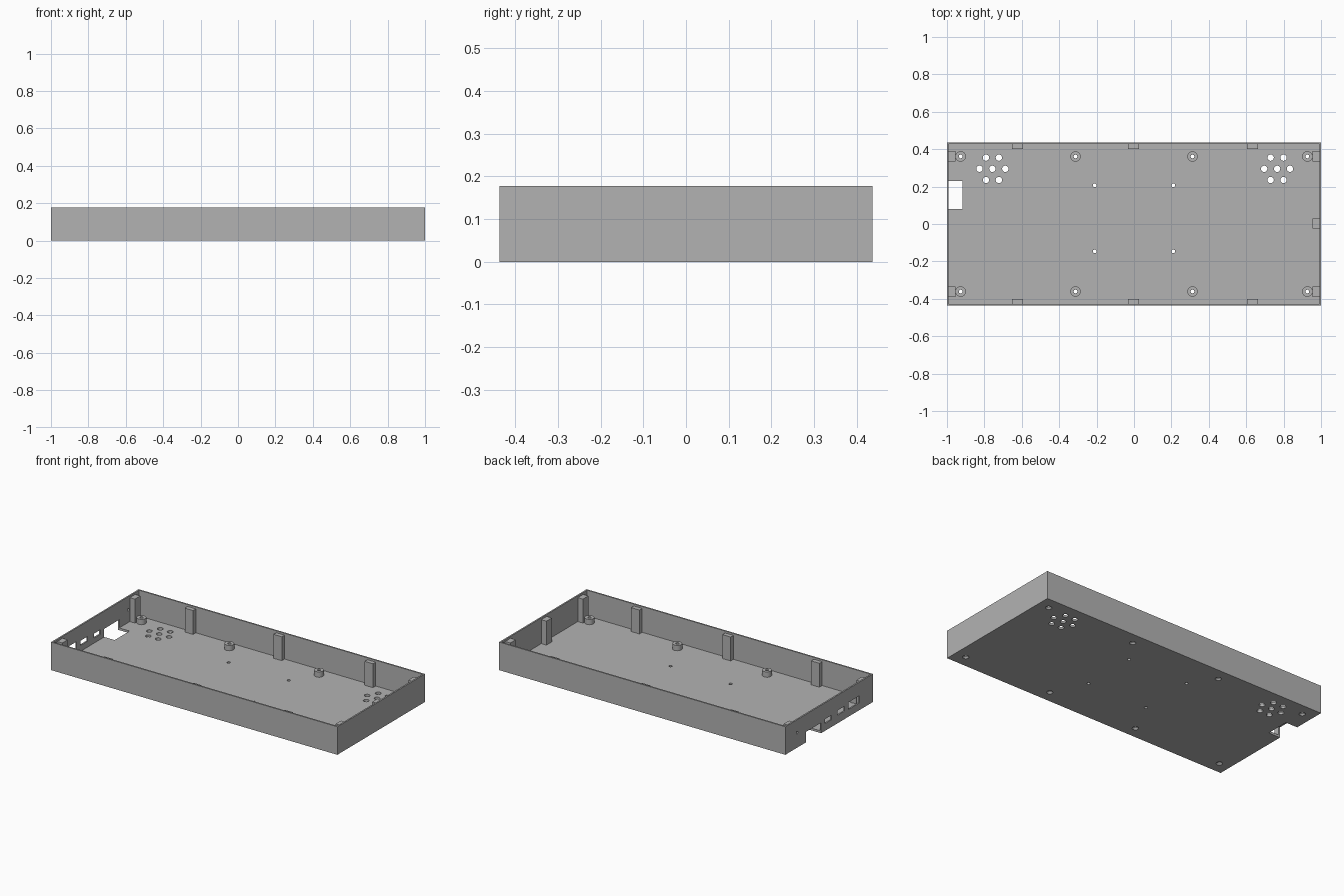
import bpy, bmesh, math
from mathutils import Matrix, Vector

cube = bpy.data.objects.get("Cube")
if cube:
    bpy.data.objects.remove(cube, do_unlink=True)

LENGTH, DEPTH, HEIGHT = 2.0, 0.874, 0.177
WALL, FLOOR = 0.0135, 0.014
HX, HY = LENGTH / 2, DEPTH / 2

grey = bpy.data.materials.new("plain grey")
grey.use_nodes = True
GREY = (0.45, 0.45, 0.45, 1)
grey.diffuse_color = GREY
grey.node_tree.nodes["Principled BSDF"].inputs["Base Color"].default_value = GREY


def finish(name, bm):
    bmesh.ops.recalc_face_normals(bm, faces=bm.faces)
    mesh = bpy.data.meshes.new(name)
    bm.to_mesh(mesh)
    bm.free()
    mesh.materials.append(grey)
    obj = bpy.data.objects.new(name, mesh)
    bpy.context.collection.objects.link(obj)
    return obj


def add_box(bm, low, high):
    low, high = Vector(low), Vector(high)
    place = Matrix.Translation((low + high) / 2) @ Matrix.Diagonal((*(high - low), 1))
    return bmesh.ops.create_cube(bm, size=1, matrix=place)


def add_cylinder(bm, x, y, z0, z1, r0, r1=None, sides=24):
    bmesh.ops.create_cone(bm, cap_ends=True, segments=sides, radius1=r0,
                          radius2=r0 if r1 is None else r1, depth=z1 - z0,
                          matrix=Matrix.Translation((x, y, (z0 + z1) / 2)))


def cut(obj, cutter):
    mod = obj.modifiers.new("cut", 'BOOLEAN')
    mod.operation, mod.solver, mod.object = 'DIFFERENCE', 'EXACT', cutter
    mod.use_self = True
    graph = bpy.context.evaluated_depsgraph_get()
    mesh = bpy.data.meshes.new_from_object(obj.evaluated_get(graph))
    obj.modifiers.clear()
    obj.data = mesh


# Open tray: a box with its top inset and pushed down to the floor
bm = bmesh.new()
add_box(bm, (-HX, -HY, 0), (HX, HY, HEIGHT))
top = max(bm.faces, key=lambda f: f.calc_center_median().z)
bmesh.ops.inset_region(bm, faces=[top], thickness=WALL)
pocket = bmesh.ops.extrude_face_region(bm, geom=[top])
bmesh.ops.delete(bm, geom=[top], context='FACES_ONLY')
bmesh.ops.translate(bm, vec=(0, 0, FLOOR - HEIGHT),
                    verts=[v for v in pocket["geom"] if isinstance(v, bmesh.types.BMVert)])
tray = finish("tray", bm)

# Screw bosses standing on the floor
boss_spots = [(x, y) for x in (-0.927, -0.313, 0.313, 0.927) for y in (-0.361, 0.361)]
bosses = []
for x, y in boss_spots:
    bm = bmesh.new()
    add_cylinder(bm, x, y, FLOOR - 0.002, 0.048, 0.028)
    bosses.append(finish("screw_boss", bm))

# Screw holes with countersinks below
bm = bmesh.new()
for x, y in boss_spots:
    add_cylinder(bm, x, y, -0.02, 0.1, 0.01)
    add_cylinder(bm, x, y, -0.002, 0.01, 0.02, 0.01)
# Board mounting holes
for x in (-0.21, 0.21):
    for y in (-0.146, 0.207):
        add_cylinder(bm, x, y, -0.02, 0.1, 0.01, sides=16)
# Speaker grilles: one hole ringed by six
for cx in (-0.757, 0.765):
    add_cylinder(bm, cx, 0.295, -0.02, 0.05, 0.017)
    for i in range(6):
        a = math.radians(60 * i)
        add_cylinder(bm, cx + 0.069 * math.cos(a), 0.295 + 0.069 * math.sin(a),
                     -0.02, 0.05, 0.017)
# Socket notch through floor and end wall
add_box(bm, (-1.02, 0.08, -0.02), (-0.918, 0.23, 0.066))
# Connector ports in the end wall: centre y, centre z, width, height
for y, z, w, h in ((0.01, 0.06, 0.065, 0.028), (-0.12, 0.066, 0.07, 0.03),
                   (-0.25, 0.068, 0.11, 0.045)):
    add_box(bm, (-1.02, y - w / 2, z - h / 2), (-0.97, y + w / 2, z + h / 2))
# Small indicator hole
bmesh.ops.create_cone(bm, cap_ends=True, segments=16, radius1=0.008, radius2=0.008, depth=0.06,
                      matrix=Matrix.Translation((-1, 0.32, 0.095)) @ Matrix.Rotation(math.pi / 2, 4, 'Y'))
cutter = finish("hole_cutter", bm)
cutter.hide_render = True
for part in [tray] + bosses:
    cut(part, cutter)
bpy.data.objects.remove(cutter, do_unlink=True)

# Lid support posts along the inside of the walls
POST_TOP, HALF, REACH = 0.165, 0.029, 0.037


def post(name, x0, x1, y0, y1):
    bm = bmesh.new()
    add_box(bm, (min(x0, x1), min(y0, y1), FLOOR - 0.002), (max(x0, x1), max(y0, y1), POST_TOP))
    finish(name, bm)


for side in (-1, 1):
    for x in (-0.623, -0.003, 0.634):
        post("long_wall_post", x - HALF, x + HALF, side * (HY - 0.005), side * (HY - REACH))
    for y in (-0.362, 0.362) if side < 0 else (-0.362, 0.002, 0.362):
        post("end_wall_post", side * (HX - 0.005), side * (HX - 0.045), y - HALF + 0.002, y + HALF - 0.002)

# Smooth round parts, keep corners crisp
for obj in [tray] + bosses:
    bpy.ops.object.select_all(action='DESELECT')
    obj.select_set(True)
    bpy.context.view_layer.objects.active = obj
    bpy.ops.object.shade_smooth_by_angle(angle=math.radians(30))
